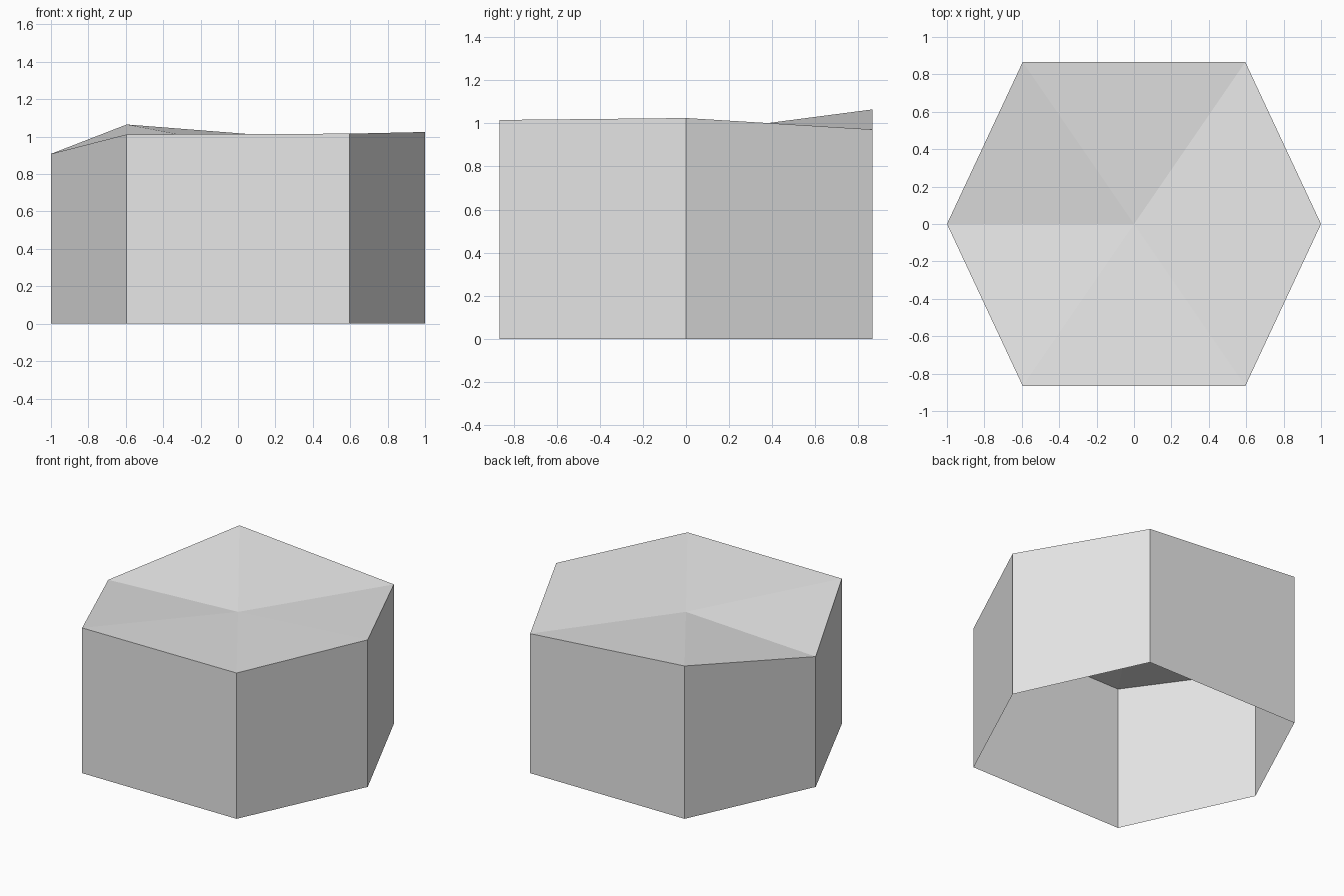
import bpy
import bmesh

cube = bpy.data.objects.get("Cube")
if cube:
    bpy.data.objects.remove(cube, do_unlink=True)

# Plain grey material
grey = bpy.data.materials.new("light grey")
grey.use_nodes = True
colour = (0.8, 0.8, 0.8, 1)
grey.diffuse_color = colour
grey.node_tree.nodes["Principled BSDF"].inputs["Base Color"].default_value = colour

# Corner x, y and uneven top height, anticlockwise from the left corner
corners = [
    (1, 0, 1.025),
    (0.595, 0.866, 0.972),
    (-0.595, 0.866, 1.065),
    (-1, 0, 0.908),
    (-0.595, -0.866, 1.012),
    (0.595, -0.866, 1.016),
]
centre_height = 0.952

# Hexagonal column: thin walls, open underneath, dipped fan on top
bm = bmesh.new()
lower = [bm.verts.new((x, y, 0)) for x, y, _ in corners]
upper = [bm.verts.new(c) for c in corners]
centre = bm.verts.new((0, 0, centre_height))
for i in range(len(corners)):
    j = (i + 1) % len(corners)
    bm.faces.new((lower[i], lower[j], upper[j], upper[i]))
    bm.faces.new((upper[i], upper[j], centre))

mesh = bpy.data.meshes.new("hexagonal_column")
bm.to_mesh(mesh)
bm.free()
mesh.materials.append(grey)
column = bpy.data.objects.new("hexagonal_column", mesh)
bpy.context.collection.objects.link(column)
